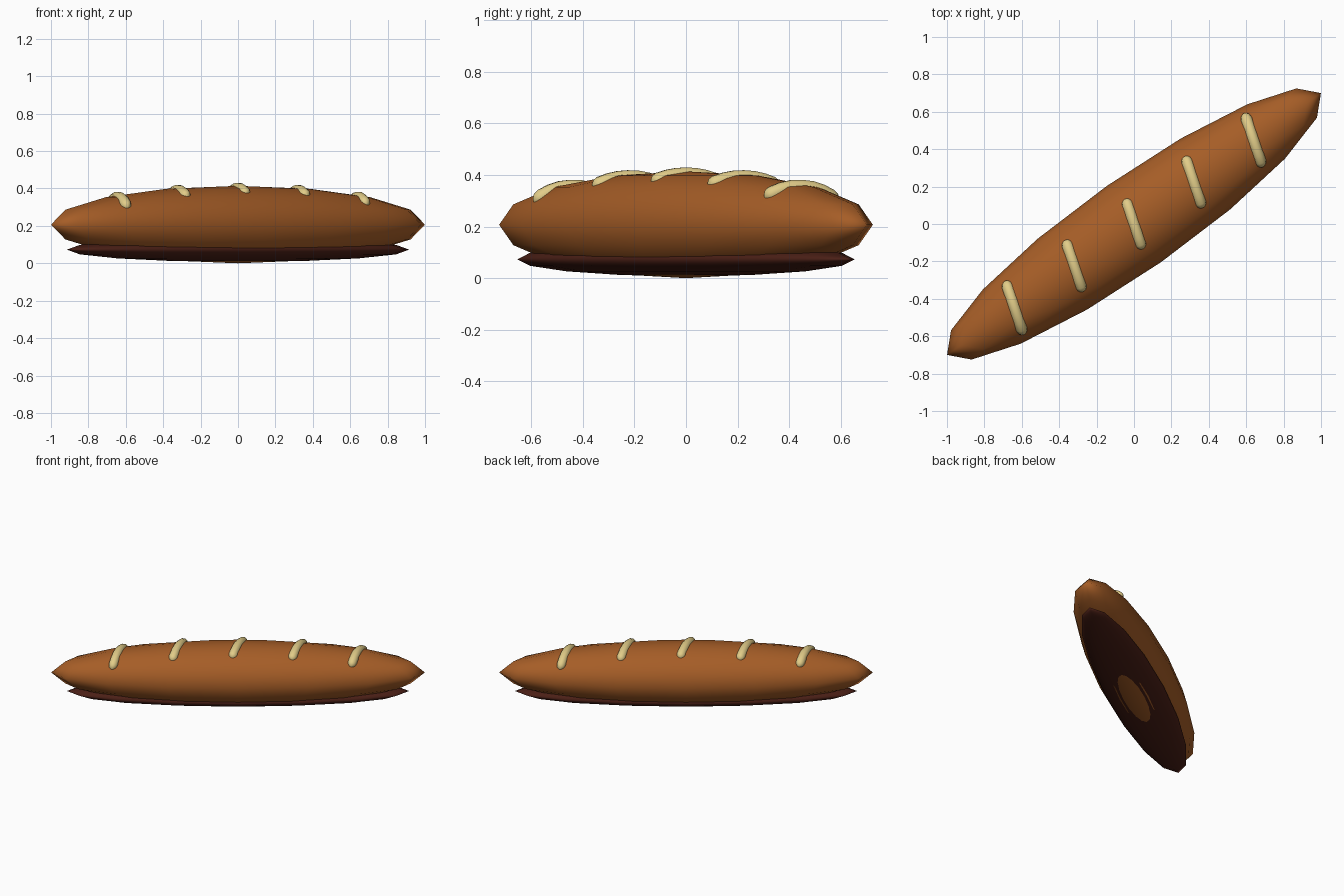
import bpy
from math import sqrt, sin, cos, radians

if "Cube" in bpy.data.objects:
    bpy.data.objects.remove(bpy.data.objects["Cube"])

ANGLE = radians(35)          # the loaf lies diagonally in plan
LENGTH, WIDTH, HEIGHT = 1.22, 0.25, 0.207


def material(name, rgb):
    m = bpy.data.materials.new(name)
    m.diffuse_color = (*rgb, 1)
    m.use_nodes = True
    m.node_tree.nodes["Principled BSDF"].inputs["Base Color"].default_value = m.diffuse_color
    return m


crust_mat = material("crust", (0.38, 0.11, 0.02))
base_mat = material("dark_crust", (0.07, 0.014, 0.008))
score_mat = material("pale_crumb", (0.76, 0.61, 0.25))


def ellipsoid(name, z, scale, mat):
    bpy.ops.mesh.primitive_uv_sphere_add(segments=16, ring_count=8, radius=1,
                                         location=(0, 0, z), rotation=(0, 0, ANGLE))
    ob = bpy.context.object
    ob.name = name
    ob.scale = scale
    bpy.ops.object.shade_smooth()
    ob.data.materials.append(mat)


# Loaf and its darker baked underside
ellipsoid("loaf", HEIGHT, (LENGTH, WIDTH, HEIGHT), crust_mat)
ellipsoid("baked_base", 0.073, (1.117, 0.2, 0.066), base_mat)


def on_crust(u, v, sink):
    """Point just below the crust, u along the loaf and v across it."""
    z = HEIGHT + HEIGHT * sqrt(1 - (u / LENGTH) ** 2 - (v / WIDTH) ** 2) - sink
    return (u * cos(ANGLE) - v * sin(ANGLE), u * sin(ANGLE) + v * cos(ANGLE), z)


# Five slanted score marks that follow the crust, with rounded ends
for i in range(-2, 3):
    half = 0.133 + 0.004 * abs(i)
    curve = bpy.data.curves.new(f"score_{i + 3}", 'CURVE')
    curve.dimensions = '3D'
    curve.bevel_depth = 0.031
    curve.bevel_resolution = 3
    curve.use_fill_caps = True
    spline = curve.splines.new('POLY')
    steps = [-1, -0.97, -0.9, -0.8, -0.55, -0.28, 0, 0.28, 0.55, 0.8, 0.9, 0.97, 1]
    spline.points.add(len(steps) - 1)
    for p, t in zip(spline.points, steps):
        p.co = (*on_crust(0.39 * i + 0.3 * half * t, half * t, 0.014), 1)
        p.radius = sqrt(max(0.03, 1 - max(0, (abs(t) - 0.8) / 0.2) ** 2))
    ob = bpy.data.objects.new(curve.name, curve)
    bpy.context.collection.objects.link(ob)
    curve.materials.append(score_mat)
    # Turn the tube into a smooth mesh
    bpy.ops.object.select_all(action='DESELECT')
    ob.select_set(True)
    bpy.context.view_layer.objects.active = ob
    bpy.ops.object.convert(target='MESH')
    bpy.ops.object.shade_smooth()
